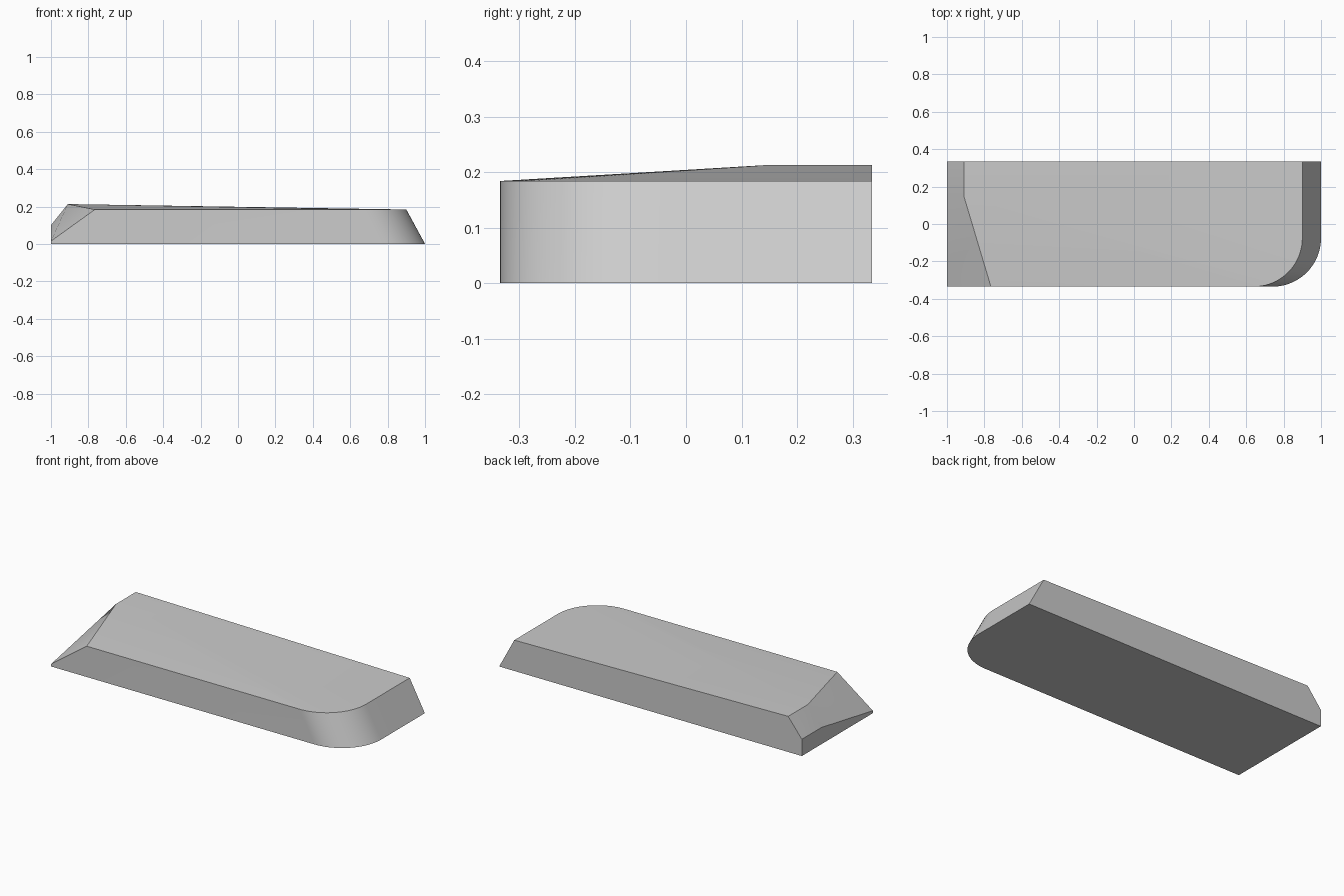
import bpy, bmesh
from math import sin, cos, pi, radians

cube = bpy.data.objects.get("Cube")
if cube:
    bpy.data.objects.remove(cube, do_unlink=True)

HALF_DEPTH = 0.335
EDGE_Z = 0.184      # height along the front and right edges
PEAK_Z = 0.213      # height at the back left
RADIUS = 0.26
STEPS = 20

grey = bpy.data.materials.new("plain_grey")
grey.use_nodes = True
grey.diffuse_color = (0.6, 0.6, 0.6, 1)
grey.node_tree.nodes["Principled BSDF"].inputs["Base Color"].default_value = (0.6, 0.6, 0.6, 1)

bm = bmesh.new()
vert = bm.verts.new


def rounded_end(right_x, z):
    """Right end of the outline: front corner arc, then the back corner."""
    centre_x, centre_y = right_x - RADIUS, RADIUS - HALF_DEPTH
    arc = [vert((centre_x + RADIUS * sin(a), centre_y - RADIUS * cos(a), z))
           for a in (pi / 2 * i / STEPS for i in range(STEPS + 1))]
    return arc + [vert((right_x, HALF_DEPTH, z))]


# Right ends of the bottom and top outlines; the top is set back by the slant
low = rounded_end(1.0, 0)
high = rounded_end(0.9, EDGE_Z)

# Left end: base corners, edge of the low upright face, edge of the top
base_front = vert((-1, -HALF_DEPTH, 0))
base_back = vert((-1, HALF_DEPTH, 0))
lip_front = vert((-1, -HALF_DEPTH, 0.015))
lip_mid = vert((-1, 0.15, 0.1))
lip_back = vert((-1, HALF_DEPTH, 0.1))
top_front = vert((-0.765, -HALF_DEPTH, EDGE_Z))
top_mid = vert((-0.91, 0.15, PEAK_Z))
top_back = vert((-0.91, HALF_DEPTH, PEAK_Z))

# Underside, front, back and low left face
bm.faces.new([base_front, base_back] + low[::-1])
bm.faces.new([base_front, low[0], high[0], top_front, lip_front])
bm.faces.new([low[-1], base_back, lip_back, top_back, high[-1]])
bm.faces.new([base_back, base_front, lip_front, lip_mid, lip_back])

# Slanted right wall following the rounded corner
for i in range(len(low) - 1):
    bm.faces.new([low[i], low[i + 1], high[i + 1], high[i]])

# Bevelled left slope
bm.faces.new([lip_back, lip_mid, top_mid, top_back])
bm.faces.new([lip_mid, lip_front, top_mid])
bm.faces.new([lip_front, top_front, top_mid])

# Gently sloping top, fanned from the kink in its left edge
bm.faces.new([top_mid, high[-2], high[-1], top_back])
rim = [top_front] + high[:-1]
for a, b in zip(rim, rim[1:]):
    bm.faces.new([top_mid, a, b])

bmesh.ops.recalc_face_normals(bm, faces=bm.faces)
mesh = bpy.data.meshes.new("wedge_slab")
bm.to_mesh(mesh)
bm.free()
mesh.materials.append(grey)
slab = bpy.data.objects.new("wedge_slab", mesh)
bpy.context.collection.objects.link(slab)
bpy.context.view_layer.objects.active = slab
slab.select_set(True)
bpy.ops.object.shade_smooth_by_angle(angle=radians(30))
